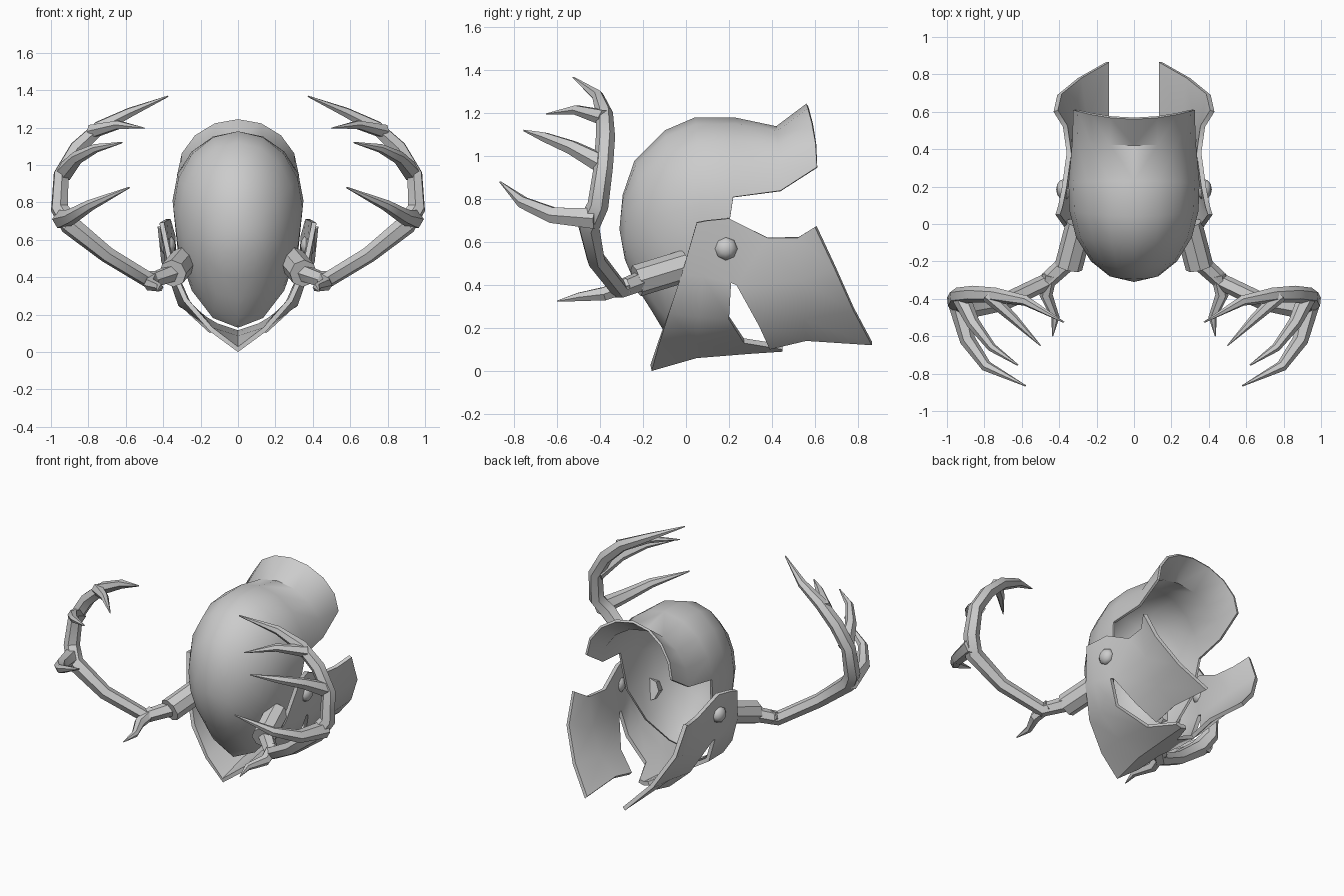
import bpy, bmesh, math
from mathutils import Vector

if "Cube" in bpy.data.objects:
    bpy.data.objects.remove(bpy.data.objects["Cube"], do_unlink=True)

steel = bpy.data.materials.new("plain grey")
steel.use_nodes = True
GREY = (0.6, 0.6, 0.6, 1)
steel.diffuse_color = GREY
steel.node_tree.nodes["Principled BSDF"].inputs["Base Color"].default_value = GREY


def finish(obj, angle, thickness=0):
    """Mirror across x, thicken shells inwards, bake and shade."""
    obj.data.materials.append(steel)
    mirror = obj.modifiers.new("mirror", 'MIRROR')
    mirror.use_clip = True
    if thickness:
        solid = obj.modifiers.new("thickness", 'SOLIDIFY')
        solid.thickness = thickness
        solid.offset = -1
        solid.use_even_offset = True
    bpy.ops.object.select_all(action='DESELECT')
    obj.select_set(True)
    bpy.context.view_layer.objects.active = obj
    bpy.ops.object.convert(target='MESH')
    bpy.ops.object.shade_smooth_by_angle(angle=math.radians(angle))


def sheet(name, strips, thickness):
    """Half shell made of quad strips, each between two point rows."""
    bm = bmesh.new()
    for a, b in strips:
        for i in range(len(a) - 1):
            corners = (a[i], a[i + 1], b[i + 1], b[i])
            bm.faces.new([bm.verts.new(p) for p in corners])
    bmesh.ops.remove_doubles(bm, verts=bm.verts[:], dist=0.001)
    bmesh.ops.recalc_face_normals(bm, faces=bm.faces[:])
    bm.normal_update()
    centre = Vector((0, 0.25, 0.6))
    if sum(f.normal.dot(f.calc_center_median() - centre) for f in bm.faces) < 0:
        bmesh.ops.reverse_faces(bm, faces=bm.faces[:])
    mesh = bpy.data.meshes.new(name)
    bm.to_mesh(mesh)
    bm.free()
    obj = bpy.data.objects.new(name, mesh)
    bpy.context.collection.objects.link(obj)
    finish(obj, 40, thickness)


def tube(name, points, sides_level=1, angle=35):
    """Tapered tube through (x, y, z, radius) points."""
    curve = bpy.data.curves.new(name, 'CURVE')
    curve.dimensions = '3D'
    curve.bevel_depth = 1
    curve.bevel_resolution = sides_level
    curve.use_fill_caps = True
    spline = curve.splines.new('POLY')
    spline.points.add(len(points) - 1)
    for p, (x, y, z, r) in zip(spline.points, points):
        p.co = (x, y, z, 1)
        p.radius = r
    obj = bpy.data.objects.new(name, curve)
    bpy.context.collection.objects.link(obj)
    finish(obj, angle)


def arc(side, end, steps=4):
    """Quarter ellipse from the centre-line point to the side point."""
    w, ys, zs = side
    ye, ze = end
    row = []
    for i in range(steps + 1):
        t = math.pi / 2 * i / steps
        c = math.cos(t)
        row.append((w * math.sin(t), ys + (ye - ys) * c * c, zs + (ze - zs) * c))
    return row


# Helmet bowl: rings from the crown to the rim (top, side, bottom)
rings = [
    ((-.31, .66), (0, -.31, .66), (-.31, .66)),
    ((-.295, .82), (.13, -.28, .68), (-.285, .52)),
    ((-.24, .98), (.23, -.2, .7), (-.23, .39)),
    ((-.1, 1.12), (.31, -.07, .74), (-.16, .28)),
    ((.04, 1.18), (.345, .07, .77), (-.1, .18)),
    ((.23, 1.18), (.35, .22, .81), (-.05, .13)),
]
rows = [arc(s, t) + arc(s, b)[-2::-1] for t, s, b in rings]

# Flared neck guard continues the upper half of the rim
neck = [arc(rings[-1][1], rings[-1][0]),
        arc((.33, .44, .84), (.42, 1.14)),
        arc((.325, .61, .95), (.56, 1.245))]
sheet("helmet_bowl", list(zip(rows, rows[1:])) + list(zip(neck, neck[1:])), 0.015)

# Face guard: columns running from the temple down to the centre line
brow = [(.42, .05, .69), (.37, -.02, .45), (.29, -.08, .27), (.15, -.13, .11), (0, -.16, 0)]
middle = [(.405, .1, .7), (.385, .08, .44), (.32, .06, .25), (.16, .05, .13), (0, .05, .06)]
eye = [(.385, .2, .71), (.365, .21, .41), (.31, .2, .24), (.12, .27, .13), (0, .3, .08)]
nose = [(.04, .45, .1), (0, .45, .09)]
cheek = [(.36, .38, .62), (.36, .235, .4), (.27, .34, .21), (.15, .39, .1)]
jaw = [(.38, .52, .62), (.35, .53, .42), (.27, .55, .24), (.15, .56, .14)]
back = [(.43, .6, .67), (.41, .69, .48), (.3, .78, .28), (.15, .865, .12)]
sheet("face_guard", [(brow, middle), (middle, eye), (eye[3:], nose),
                     (eye[:2], cheek[:2]), (cheek, jaw), (jaw, back)], 0.025)

# Hinge rivets
bpy.ops.mesh.primitive_uv_sphere_add(segments=8, ring_count=6, radius=0.055,
                                     location=(0, 0, 0))
rivet = bpy.context.object
rivet.name = "hinge_rivet"
for v in rivet.data.vertices:
    v.co = Vector((v.co.z * 0.75 + 0.375, v.co.x + 0.185, v.co.y + 0.57))
finish(rivet, 50)

# Antlers: socket, main beam and four tines
tube("antler_socket", [(.29, 0, .49, .075), (.35, -.23, .42, .075)], 2)
tube("antler_beam", [
    (.33, -.18, .43, .05), (.47, -.31, .38, .045), (.7, -.42, .52, .045),
    (.9, -.455, .68, .055), (.955, -.41, .77, .05), (.945, -.385, .95, .045),
    (.86, -.375, 1.09, .045), (.74, -.38, 1.2, .04), (.58, -.41, 1.28, .028),
    (.375, -.525, 1.367, .004)])
tube("brow_tine", [(.45, -.27, .4, .04), (.47, -.38, .36, .035),
                   (.42, -.5, .345, .022), (.435, -.6, .325, .003)])
tube("lower_tine", [(.94, -.42, .71, .055), (.89, -.62, .725, .042),
                    (.79, -.76, .785, .03), (.58, -.865, .88, .004)])
tube("middle_tine", [(.93, -.38, .96, .05), (.86, -.53, 1.04, .036),
                     (.76, -.66, 1.09, .024), (.62, -.755, 1.12, .004)])
tube("upper_tine", [(.78, -.38, 1.18, .04), (.64, -.51, 1.215, .025),
                    (.5, -.65, 1.197, .003)])
